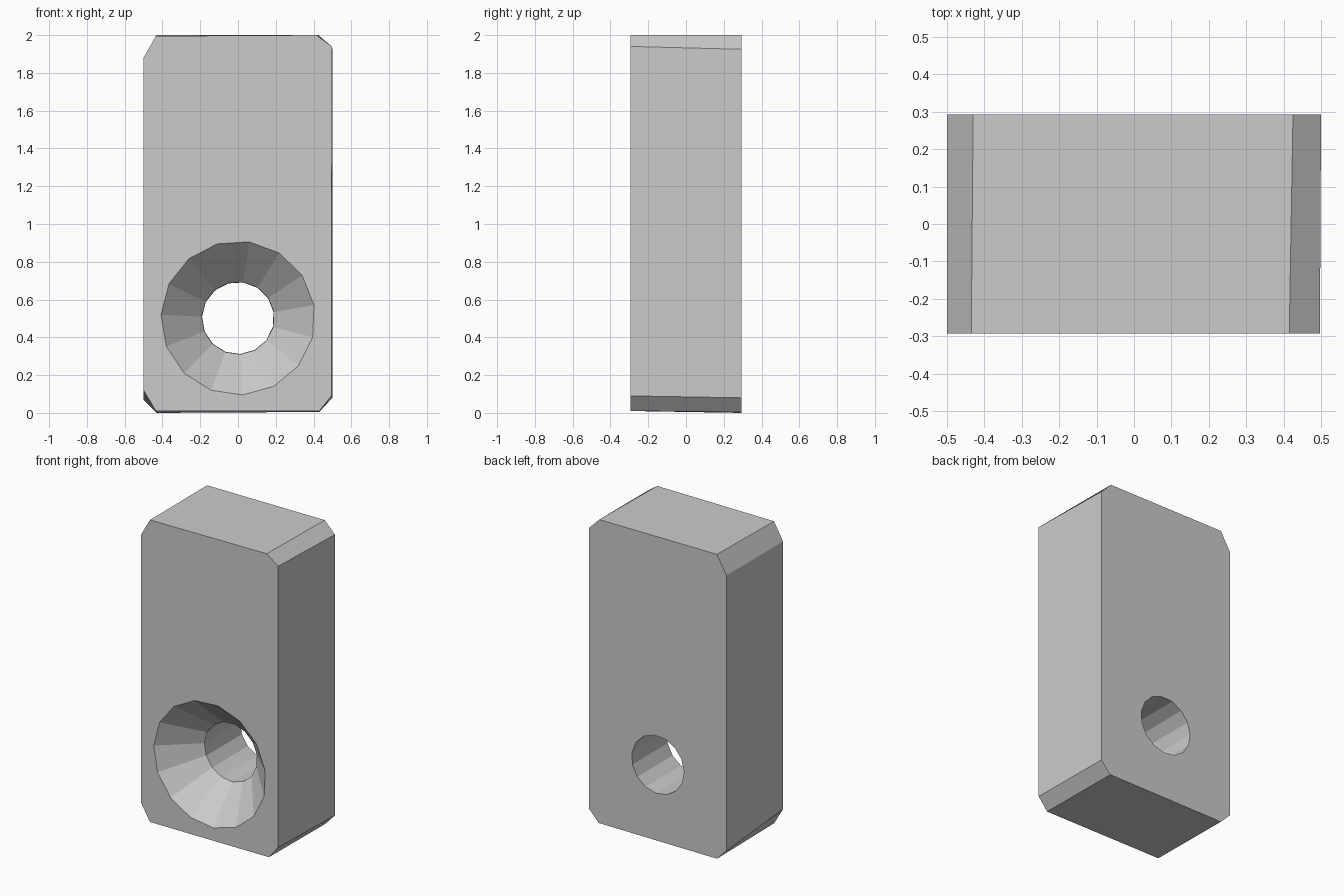
import bpy, bmesh
from math import sin, cos, pi

if "Cube" in bpy.data.objects:
    bpy.data.objects.remove(bpy.data.objects["Cube"])


def loft(name, rings):
    """Solid through rings of (x, y, z) points, capped at both ends."""
    bm = bmesh.new()
    loops = [[bm.verts.new(p) for p in ring] for ring in rings]
    n = len(loops[0])
    for a, b in zip(loops, loops[1:]):
        for i in range(n):
            j = (i + 1) % n
            bm.faces.new((a[i], a[j], b[j], b[i]))
    bm.faces.new(loops[0])
    bm.faces.new(loops[-1])
    bmesh.ops.recalc_face_normals(bm, faces=bm.faces)
    mesh = bpy.data.meshes.new(name)
    bm.to_mesh(mesh)
    bm.free()
    obj = bpy.data.objects.new(name, mesh)
    bpy.context.collection.objects.link(obj)
    return obj


Y = 0.293

# Block with clipped corners, slightly uneven from front to back
front = [(-0.435, 0.01), (0.43, 0.01), (0.495, 0.09), (0.497, 1.94),
         (0.415, 2.0), (-0.435, 1.995), (-0.5, 1.88), (-0.5, 0.12)]
back = [(-0.43, 0.0), (0.43, 0.005), (0.5, 0.08), (0.5, 1.925),
        (0.425, 2.0), (-0.43, 2.0), (-0.5, 1.88), (-0.5, 0.07)]
block = loft("block", [[(x, -Y, z) for x, z in front],
                       [(x, Y, z) for x, z in back]])


# Countersunk hole: wide cone at the front, straight bore to the back
def ring(r, y, sides=15):
    return [(r * sin(2 * pi * (i + 0.35) / sides), y,
             0.502 + r * cos(2 * pi * (i + 0.35) / sides)) for i in range(sides)]


cutter = loft("hole_cutter", [ring(0.508, -Y - 0.1), ring(0.408, -Y),
                              ring(0.192, -0.075), ring(0.19, Y + 0.1)])
cutter.hide_render = True
cutter.hide_viewport = True
cut = block.modifiers.new("countersunk_hole", 'BOOLEAN')
cut.operation = 'DIFFERENCE'
cut.solver = 'EXACT'
cut.object = cutter
